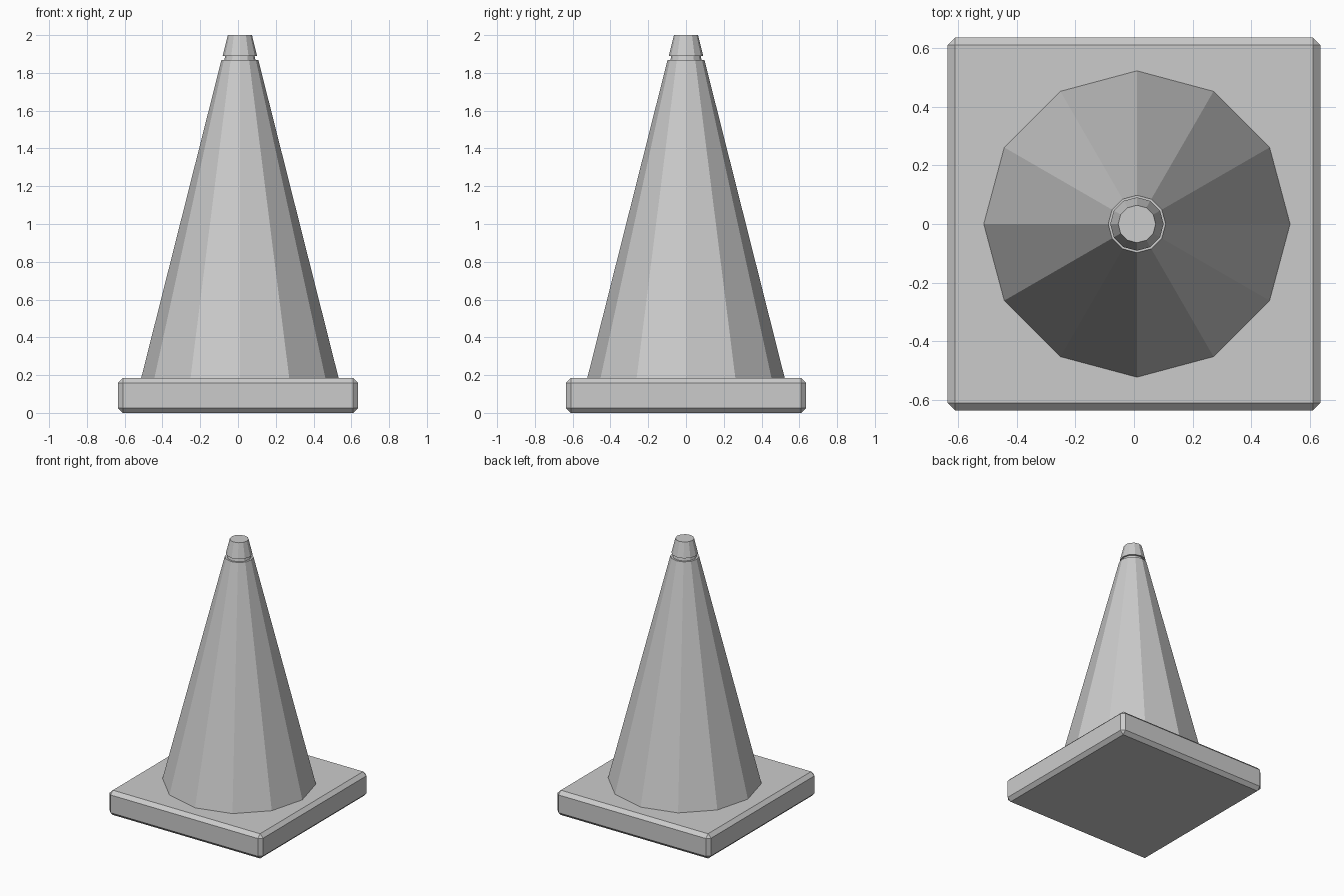
import bpy, bmesh, math

if "Cube" in bpy.data.objects:
    bpy.data.objects.remove(bpy.data.objects["Cube"])

SIDES = 12
CX = 0.01  # the cone sits slightly off the base centre


def finish(bm, name):
    bmesh.ops.recalc_face_normals(bm, faces=bm.faces)
    mesh = bpy.data.meshes.new(name)
    bm.to_mesh(mesh)
    bm.free()
    obj = bpy.data.objects.new(name, mesh)
    bpy.context.collection.objects.link(obj)
    return obj


# square base slab with chamfered edges
half, height = 0.636, 0.185
bm = bmesh.new()
bmesh.ops.create_cube(bm, size=1)
for v in bm.verts:
    v.co = (v.co.x * 2 * half, v.co.y * 2 * half, (v.co.z + 0.5) * height)
bmesh.ops.bevel(bm, geom=bm.edges[:], offset=0.026, segments=1,
                affect='EDGES', profile=0.5)
finish(bm, "base")

# tapered body, neck groove and tip as one faceted lathe (radius, z)
profile = [(0.523, 0.183), (0.098, 1.867), (0.083, 1.867),
           (0.078, 1.89), (0.091, 1.89), (0.064, 2.0)]
bm = bmesh.new()
rings = []
for r, z in profile:
    rings.append([bm.verts.new((CX + r * math.cos(i * math.tau / SIDES),
                                r * math.sin(i * math.tau / SIDES), z))
                  for i in range(SIDES)])
for low, high in zip(rings, rings[1:]):
    for i in range(SIDES):
        j = (i + 1) % SIDES
        bm.faces.new((low[i], low[j], high[j], high[i]))
bm.faces.new(rings[-1])
bm.faces.new(rings[0][::-1])
finish(bm, "cone_body")
